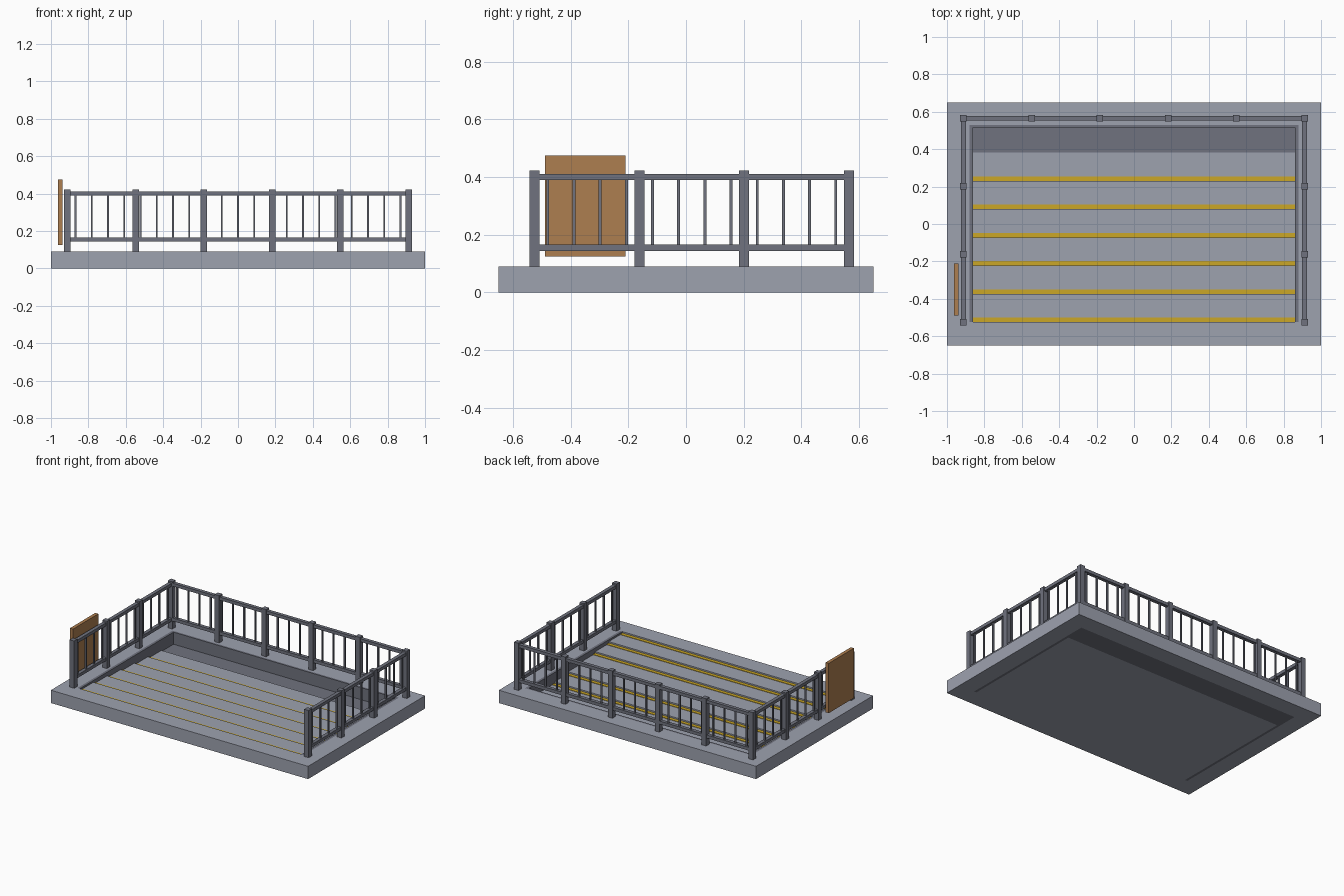
import bpy
import bmesh

cube = bpy.data.objects.get("Cube")
if cube:
    bpy.data.objects.remove(cube, do_unlink=True)


def material(name, rgb):
    m = bpy.data.materials.new(name)
    m.use_nodes = True
    m.diffuse_color = (*rgb, 1)
    m.node_tree.nodes["Principled BSDF"].inputs["Base Color"].default_value = (*rgb, 1)
    return m


CONCRETE = material("pale concrete", (0.34, 0.36, 0.43))
IRON = material("dark grey", (0.16, 0.17, 0.21))
YELLOW = material("safety yellow", (0.60, 0.39, 0.02))
BROWN = material("sign brown", (0.42, 0.21, 0.08))


def finish(name, bm, mat):
    bmesh.ops.recalc_face_normals(bm, faces=bm.faces)
    mesh = bpy.data.meshes.new(name)
    bm.to_mesh(mesh)
    bm.free()
    mesh.materials.append(mat)
    obj = bpy.data.objects.new(name, mesh)
    bpy.context.scene.collection.objects.link(obj)
    return obj


def add_box(bm, x0, x1, y0, y1, z0, z1):
    verts = bmesh.ops.create_cube(bm, size=1)["verts"]
    bmesh.ops.scale(bm, verts=verts, vec=(x1 - x0, y1 - y0, z1 - z0))
    bmesh.ops.translate(bm, verts=verts,
                        vec=((x0 + x1) / 2, (y0 + y1) / 2, (z0 + z1) / 2))


def boxes(name, mat, *spans):
    bm = bmesh.new()
    for span in spans:
        add_box(bm, *span)
    return finish(name, bm, mat)


TOP = 0.09
PIT_X, PIT_Y0, PIT_Y1 = 0.88, -0.525, 0.53

# Slab with a rectangular stairwell opening
bm = bmesh.new()


def ring(x, y0, y1, z):
    return [bm.verts.new(p) for p in ((-x, y0, z), (x, y0, z), (x, y1, z), (-x, y1, z))]


rings = [ring(1, -0.65, 0.65, 0), ring(1, -0.65, 0.65, TOP),
         ring(PIT_X, PIT_Y0, PIT_Y1, TOP), ring(PIT_X, PIT_Y0, PIT_Y1, 0)]
for a, b in zip(rings, rings[1:] + rings[:1]):
    for i in range(4):
        j = (i + 1) % 4
        bm.faces.new((a[i], a[j], b[j], b[i]))
finish("base_slab", bm, CONCRETE)

# Descending flight, extruded from a stepped profile
STEPS, TREAD = 6, 0.151
DROP = TOP / (STEPS + 1)
WALL_X = 0.862
profile = [(PIT_Y0, 0)]
for i in range(STEPS):
    z = TOP - DROP * (i + 1)
    profile += [(PIT_Y0 + i * TREAD, z), (PIT_Y0 + (i + 1) * TREAD, z)]
profile.append((PIT_Y0 + STEPS * TREAD, 0))
bm = bmesh.new()
face = bm.faces.new([bm.verts.new((-WALL_X, y, z)) for y, z in profile])
side = bmesh.ops.extrude_face_region(bm, geom=[face])["geom"]
bmesh.ops.translate(bm, vec=(2 * WALL_X, 0, 0),
                    verts=[v for v in side if isinstance(v, bmesh.types.BMVert)])
finish("stairs", bm, CONCRETE)

# Yellow warning strip on each tread
strips = []
for i in range(STEPS):
    y, z = PIT_Y0 + i * TREAD, TOP - DROP * (i + 1)
    strips.append((-WALL_X, WALL_X, y, y + 0.024, z, z + 0.003))
boxes("step_strips", YELLOW, *strips)

# Stairwell lining and lower floor
boxes("stairwell_walls", IRON,
      (-PIT_X, -WALL_X, PIT_Y0, PIT_Y1, 0, TOP),
      (WALL_X, PIT_X, PIT_Y0, PIT_Y1, 0, TOP),
      (-WALL_X, WALL_X, PIT_Y1 - 0.015, PIT_Y1, 0, TOP))
boxes("lower_floor", IRON,
      (-WALL_X, WALL_X, PIT_Y0 + STEPS * TREAD, PIT_Y1 - 0.015, 0, 0.005))

# Railing around three sides
FX, FY0, FY1 = 0.912, -0.525, 0.565


def pillar(x, y, half, z0, z1):
    return (x - half, x + half, y - half, y + half, z0, z1)


def spread(a, b, count, offset=0):
    return [a + (b - a) * (i + offset) / count for i in range(count)]


post_spots = [(x, FY1) for x in spread(-FX, FX, 5)] + [(FX, FY1)]
bar_spots = [(x, FY1) for x in spread(-FX, FX, 21, 0.5)]
for x in (-FX, FX):
    post_spots += [(x, y) for y in spread(FY0, FY1, 3)]
    bar_spots += [(x, y) for y in spread(FY0, FY1, 12, 0.5)]
boxes("railing_posts", IRON, *[pillar(x, y, 0.0175, TOP, 0.422) for x, y in post_spots])
boxes("railing_bars", IRON, *[pillar(x, y, 0.005, 0.155, 0.4) for x, y in bar_spots])

for name, z in (("top_rail", 0.4), ("bottom_rail", 0.155)):
    h, w = 0.011, 0.0125
    boxes(name, IRON,
          (-FX, FX, FY1 - w, FY1 + w, z - h, z + h),
          (-FX - w, -FX + w, FY0, FY1, z - h, z + h),
          (FX - w, FX + w, FY0, FY1, z - h, z + h))

# Blank sign board on the outside of the right railing
boxes("sign_board", BROWN, (-0.963, -0.939, -0.49, -0.21, 0.125, 0.475))
